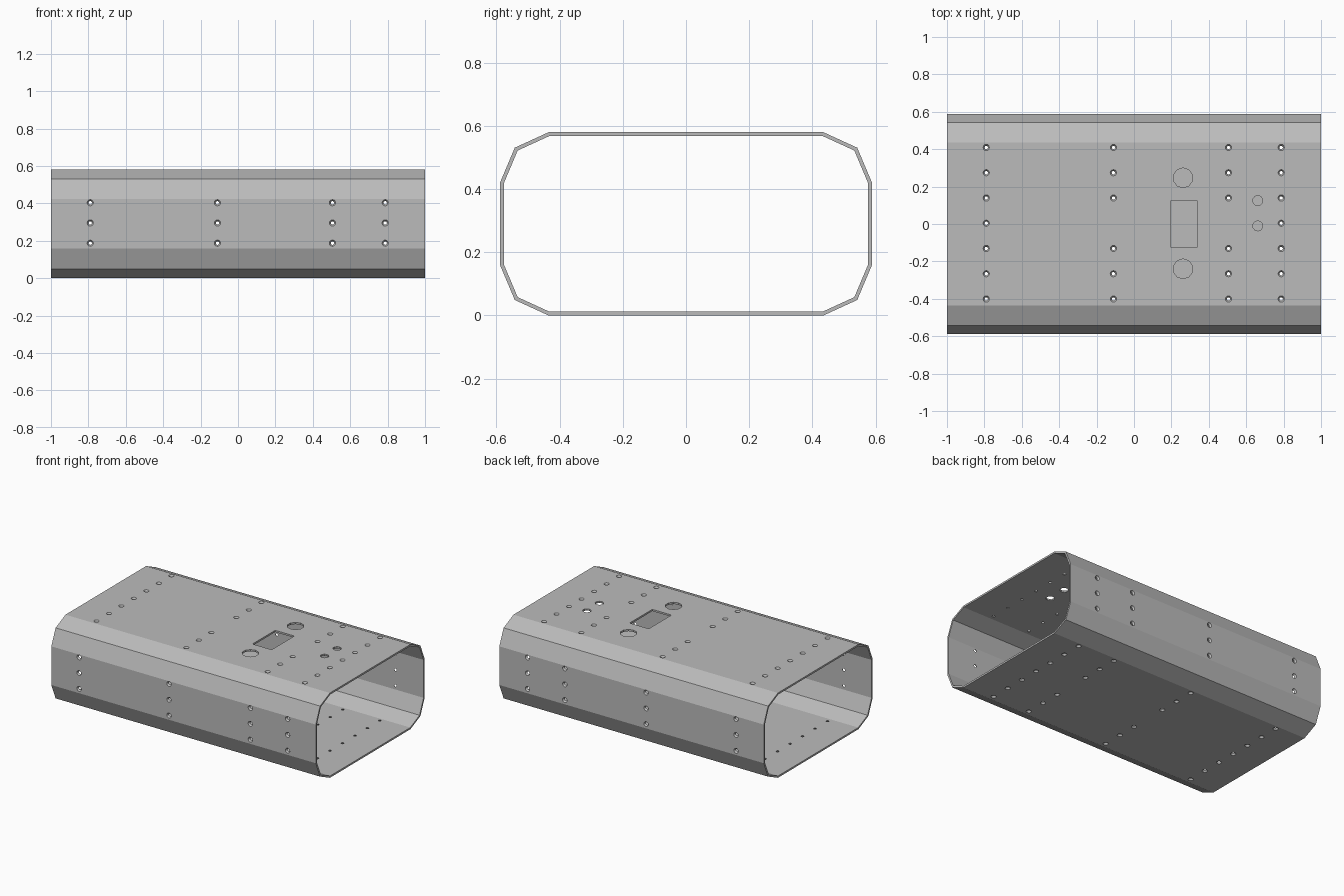
import bpy
import bmesh
import math
from mathutils import Matrix, Vector

WALL = 0.012
HALF_Y, HEIGHT = 0.588, 0.58

default = bpy.data.objects.get("Cube")
if default:
    bpy.data.objects.remove(default, do_unlink=True)

# Plain metal
metal = bpy.data.materials.new("grey metal")
metal.use_nodes = True
grey = (0.5, 0.5, 0.5, 1)
metal.diffuse_color = grey
metal.node_tree.nodes["Principled BSDF"].inputs["Base Color"].default_value = grey


def make_object(name, bm):
    mesh = bpy.data.meshes.new(name)
    bm.to_mesh(mesh)
    bm.free()
    obj = bpy.data.objects.new(name, mesh)
    bpy.context.collection.objects.link(obj)
    mesh.materials.append(metal)
    return obj


# Open sleeve: one chamfered corner mirrored into a twelve-sided profile
corner = [(0.588, 0.132), (0.542, 0.241), (0.435, 0.29)]
profile = []
for sy, sz in ((1, 1), (-1, 1), (-1, -1), (1, -1)):
    points = [(sy * y, sz * z + HEIGHT / 2) for y, z in corner]
    profile += points if sy == sz else points[::-1]

bm = bmesh.new()
rings = [[bm.verts.new((x, y, z)) for y, z in profile] for x in (-1, 1)]
count = len(profile)
for i in range(count):
    j = (i + 1) % count
    bm.faces.new((rings[0][i], rings[0][j], rings[1][j], rings[1][i]))
sleeve = make_object("sleeve_body", bm)

# Cutters for all openings
cut = bmesh.new()


def hole(position, inward, radius, inner_radius, sides):
    """Straight or countersunk hole through one wall."""
    inward = Vector(inward)
    taper = (radius - inner_radius) / WALL
    extra = 0.004
    turn = inward.to_track_quat('Z', 'Y').to_matrix().to_4x4()
    centre = Vector(position) + inward * WALL / 2
    bmesh.ops.create_cone(cut, cap_ends=True, segments=sides,
                          radius1=radius + taper * extra,
                          radius2=inner_radius - taper * extra,
                          depth=WALL + 2 * extra,
                          matrix=Matrix.Translation(centre) @ turn)


# Countersunk screw holes on the top, bottom and both sides
for x in (-0.79, -0.11, 0.505, 0.787):
    for row in range(-3, 4):
        if row == 0 and abs(x) < 0.6:
            continue
        y = 0.004 + row * 0.135
        hole((x, y, HEIGHT), (0, 0, -1), 0.017, 0.009, 12)
        hole((x, y, 0), (0, 0, 1), 0.017, 0.009, 12)
    for z in (0.187, 0.295, 0.403):
        for side in (-1, 1):
            hole((x, side * HALF_Y, z), (0, -side, 0), 0.017, 0.009, 12)

# Larger round openings in the top
for y in (0.247, -0.24):
    hole((0.262, y, HEIGHT), (0, 0, -1), 0.053, 0.053, 10)
for y in (0.125, -0.01):
    hole((0.662, y, HEIGHT), (0, 0, -1), 0.027, 0.027, 10)

# Rectangular window in the top
bmesh.ops.create_cube(cut, size=1, matrix=Matrix.Translation((0.268, 0, HEIGHT))
                      @ Matrix.Diagonal((0.145, 0.245, 0.06, 1)))
cutter = make_object("hole_cutter", cut)
cutter.hide_render = True

# Wall thickness, then cut the openings
thick = sleeve.modifiers.new("wall", 'SOLIDIFY')
thick.thickness = WALL
thick.offset = -1
thick.use_even_offset = True
openings = sleeve.modifiers.new("openings", 'BOOLEAN')
openings.operation = 'DIFFERENCE'
openings.solver = 'EXACT'
openings.object = cutter

bpy.ops.object.select_all(action='DESELECT')
sleeve.select_set(True)
bpy.context.view_layer.objects.active = sleeve
for name in ("wall", "openings"):
    bpy.ops.object.modifier_apply(modifier=name)
bpy.data.objects.remove(cutter, do_unlink=True)
bpy.ops.object.shade_smooth_by_angle(angle=math.radians(20))
